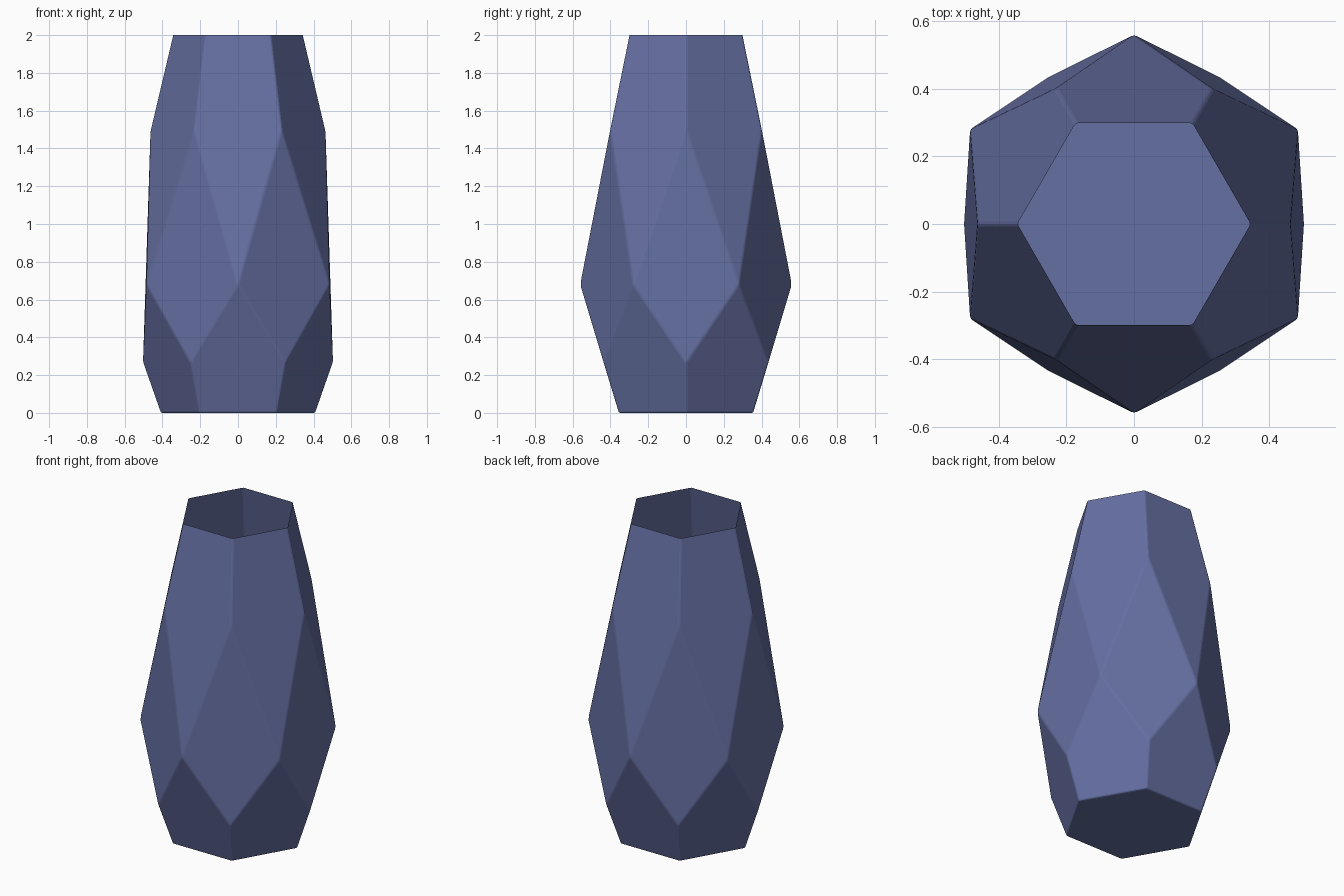
import bpy, bmesh
from math import cos, sin, pi

if "Cube" in bpy.data.objects:
    bpy.data.objects.remove(bpy.data.objects["Cube"])

# Hexagonal rings: radius, height, twist in sixths of a turn
RINGS = [(0.41, 0.0, 0), (0.503, 0.265, 0), (0.56, 0.68, 0.5),
         (0.463, 1.5, 0), (0.345, 2.0, 0)]

bm = bmesh.new()
base, low, belly, shoulder, rim = [
    [bm.verts.new((r * cos((i + t) * pi / 3), r * sin((i + t) * pi / 3), z))
     for i in range(6)] for r, z, t in RINGS]

# Facets: lower pentagons, side kites, upper pentagons
for i in range(6):
    j = (i + 1) % 6
    bm.faces.new((base[i], base[j], low[j], belly[i], low[i]))
    bm.faces.new((low[i], belly[i], shoulder[i], belly[i - 1]))
    bm.faces.new((belly[i], shoulder[j], rim[j], rim[i], shoulder[i]))

# Closed floor, open mouth
bm.faces.new(base[::-1])
bm.normal_update()

mesh = bpy.data.meshes.new("vase")
bm.to_mesh(mesh)
bm.free()
vase = bpy.data.objects.new("vase", mesh)
bpy.context.collection.objects.link(vase)

# Slightly softened creases
bevel = vase.modifiers.new("soft_edges", 'BEVEL')
bevel.width = 0.008
bevel.segments = 2
bevel.limit_method = 'ANGLE'
bevel.angle_limit = 0.15

# Blue glaze
glaze = bpy.data.materials.new("blue_glaze")
glaze.diffuse_color = (0.13, 0.16, 0.36, 1)
glaze.use_nodes = True
glaze.node_tree.nodes["Principled BSDF"].inputs["Base Color"].default_value = glaze.diffuse_color
mesh.materials.append(glaze)
